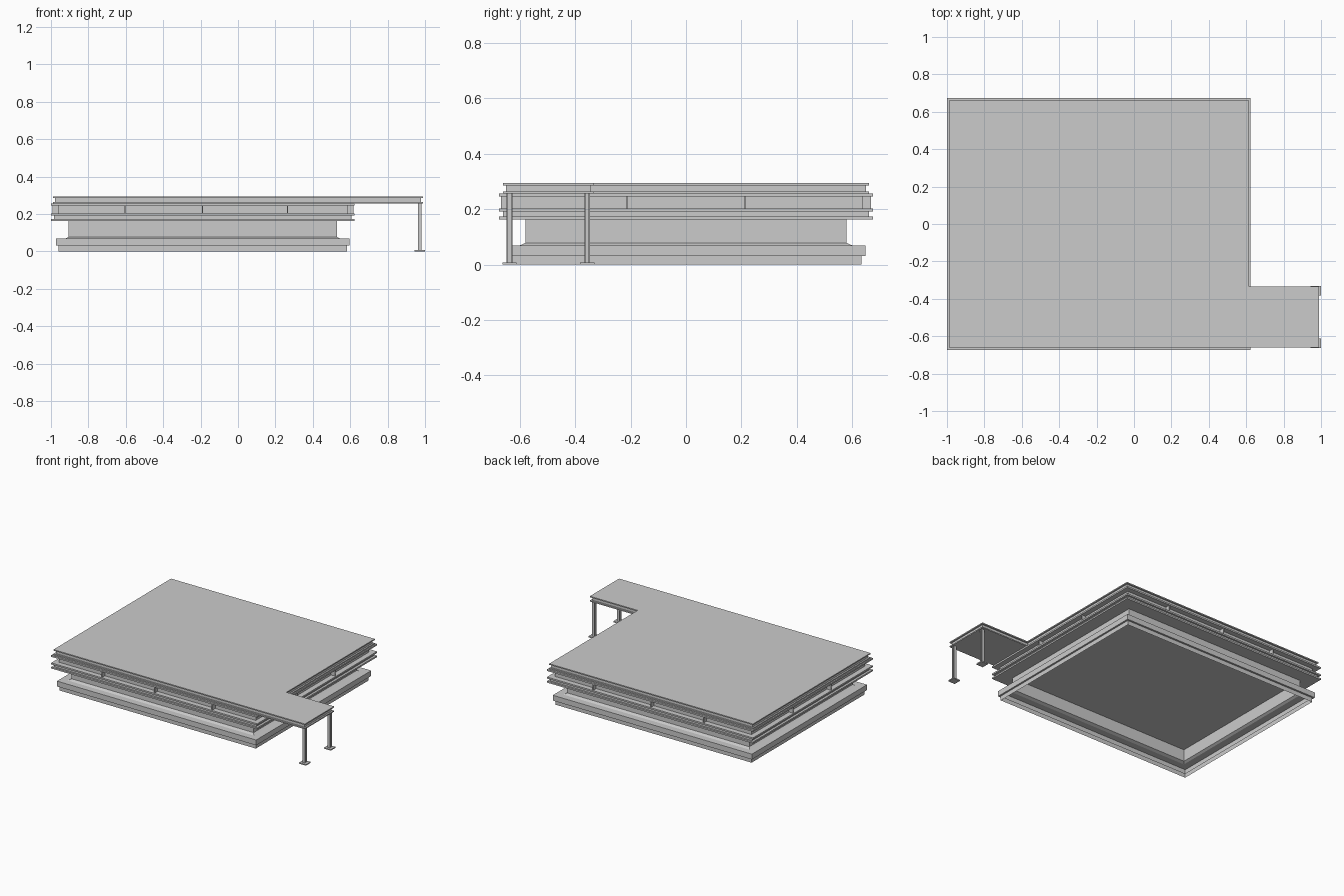
import bpy, bmesh

if "Cube" in bpy.data.objects:
    bpy.data.objects.remove(bpy.data.objects["Cube"])

CX = -0.188  # centre of the main platform in x


def make_object(name, bm):
    bmesh.ops.remove_doubles(bm, verts=bm.verts, dist=1e-6)
    me = bpy.data.meshes.new(name)
    bm.to_mesh(me)
    bm.free()
    ob = bpy.data.objects.new(name, me)
    bpy.context.collection.objects.link(ob)
    return ob


def add_box(bm, x0, x1, y0, y1, z0, z1):
    vs = bmesh.ops.create_cube(bm, size=1)["verts"]
    for v in vs:
        v.co = ((x0 + x1) / 2 + v.co.x * (x1 - x0),
                (y0 + y1) / 2 + v.co.y * (y1 - y0),
                (z0 + z1) / 2 + v.co.z * (z1 - z0))


def loft(name, profile, cap_bottom, cap_top):
    """Rectangular rings stacked from (half x, half y, z) points."""
    bm = bmesh.new()
    rings = [[bm.verts.new((CX + sx * hx, sy * hy, z))
              for sx, sy in ((-1, -1), (1, -1), (1, 1), (-1, 1))]
             for hx, hy, z in profile]
    for a, b in zip(rings, rings[1:]):
        for i in range(4):
            j = (i + 1) % 4
            bm.faces.new((a[i], a[j], b[j], b[i]))
    if cap_bottom:
        bm.faces.new(rings[0][::-1])
    if cap_top:
        bm.faces.new(rings[-1])
    return make_object(name, bm)


# Stepped plinth, open underneath
loft("plinth", [(.772, .634, 0), (.772, .634, .031), (.784, .647, .031),
                (.784, .647, .069), (.733, .60, .069), (.717, .58, .078),
                (.717, .58, .162)], False, False)

# Perimeter beam: three flanges with recessed webs between them
loft("perimeter_beam", [(.811, .674, .162), (.811, .674, .173),
                        (.795, .661, .173), (.795, .661, .191),
                        (.811, .674, .191), (.811, .674, .202),
                        (.774, .637, .202), (.774, .637, .245),
                        (.811, .674, .245), (.811, .674, .256)], True, True)

# Stiffener plates between the beam flanges
bm = bmesh.new()
t = .003
for s in (-1, 1):
    for x in (-.605, -.19, .264):
        y0, y1 = sorted((s * .636, s * .668))
        add_box(bm, x - t, x + t, y0, y1, .202, .245)
    for y in (-.213, .213):
        x0, x1 = sorted((CX + s * .773, CX + s * .805))
        add_box(bm, x0, x1, y - t, y + t, .202, .245)
make_object("beam_stiffeners", bm)


# L-shaped deck: flange, recessed web, thin top plate
def deck_outline(i):
    return [(-.99 + i, -.661 + i), (.99 - i, -.661 + i), (.99 - i, -.333 - i),
            (.614 - i, -.333 - i), (.614 - i, .661 - i), (-.99 + i, .661 - i)]


bm = bmesh.new()
rings = [[bm.verts.new((x, y, z)) for x, y in deck_outline(i)]
         for i, z in ((0, .256), (0, .264), (.011, .264), (.011, .286),
                      (0, .286), (0, .294))]
for a, b in zip(rings, rings[1:]):
    for k in range(6):
        j = (k + 1) % 6
        bm.faces.new((a[k], a[j], b[j], b[k]))
bm.faces.new(rings[0][::-1])
bm.faces.new(rings[-1])
make_object("deck", bm)

# Landing posts: H-section columns on square foot plates
for name, y in (("front_post", -.637), ("rear_post", -.357)):
    bm = bmesh.new()
    x, h, w = .972, .010, .004
    add_box(bm, x - h, x + h, y - h, y - h + w, .008, .256)
    add_box(bm, x - h, x + h, y + h - w, y + h, .008, .256)
    add_box(bm, x - w / 2, x + w / 2, y - h + w, y + h - w, .008, .256)
    add_box(bm, x - .027, x + .027, y - .026, y + .026, 0, .008)
    make_object(name, bm)
